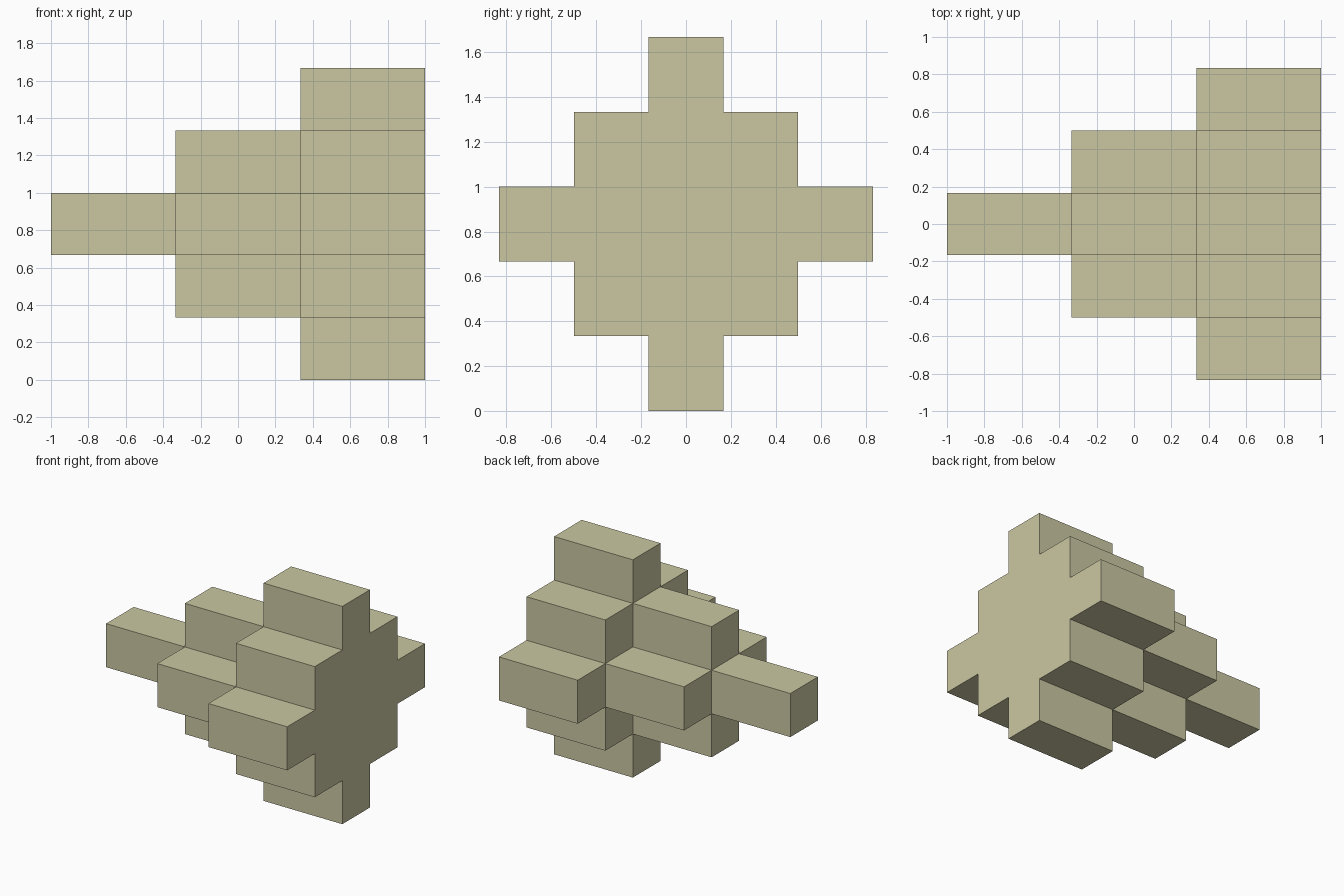
import bpy, bmesh
from mathutils import Vector

if "Cube" in bpy.data.objects:
    bpy.data.objects.remove(bpy.data.objects["Cube"])

CELL = Vector((2 / 3, 1 / 3, 1 / 3))     # block size
START = Vector((-2 / 3, 0, 5 / 6))       # centre of the tip block

# Blocks of a stepped pyramid: each layer along x is a wider diamond
blocks = {(k, i, j) for k in range(3) for i in range(-k, k + 1)
          for j in range(-k, k + 1) if abs(i) + abs(j) <= k}

# Outer skin only: a face wherever a block has no neighbour
bm = bmesh.new()
for b in sorted(blocks):
    for axis in range(3):
        for side in (-1, 1):
            n = list(b)
            n[axis] += side
            if tuple(n) in blocks:
                continue
            u, v = (axis + 1) % 3, (axis + 2) % 3
            corners = []
            for su, sv in ((-1, -1), (1, -1), (1, 1), (-1, 1)):
                p = Vector(b)
                p[axis] += side * 0.5
                p[u] += su * 0.5
                p[v] += sv * 0.5
                corners.append(bm.verts.new(
                    [START[a] + p[a] * CELL[a] for a in range(3)]))
            bm.faces.new(corners if side > 0 else corners[::-1])
bmesh.ops.remove_doubles(bm, verts=bm.verts, dist=0.001)
# Merge flat neighbouring faces into clean panels
bmesh.ops.dissolve_limit(bm, angle_limit=0.01, verts=bm.verts, edges=bm.edges)

mesh = bpy.data.meshes.new("stepped_pyramid")
bm.to_mesh(mesh)
bm.free()

# Single colour
mat = bpy.data.materials.new("pale khaki")
mat.diffuse_color = (0.595, 0.575, 0.36, 1)
mat.use_nodes = True
mat.node_tree.nodes["Principled BSDF"].inputs["Base Color"].default_value = mat.diffuse_color
mesh.materials.append(mat)
bpy.context.collection.objects.link(bpy.data.objects.new("stepped_pyramid", mesh))
